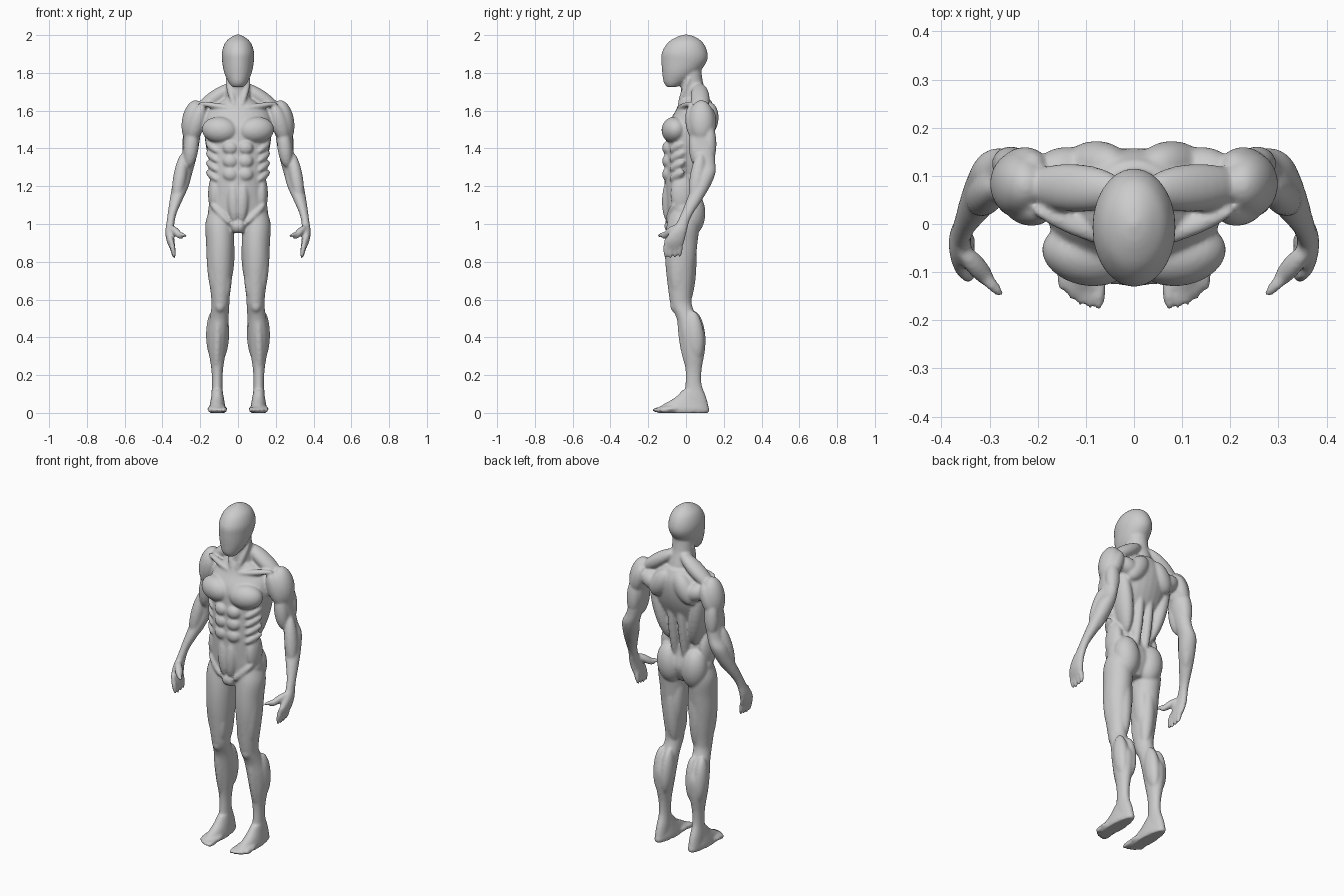
import bpy
import bmesh
from math import cos, sin, tau
from mathutils import Matrix, Vector

CM = 0.01          # all part sizes below are in centimetres
SIDES = 28
STEPS = 5

default_cube = bpy.data.objects.get("Cube")
if default_cube:
    bpy.data.objects.remove(default_cube, do_unlink=True)

bm = bmesh.new()


def spline(before, start, end, after, t):
    """Smooth blend between two neighbouring cross-sections."""
    return [
        b + 0.5 * t * (c - a + t * (2 * a - 5 * b + 4 * c - d + t * (3 * (b - c) + d - a)))
        for a, b, c, d in zip(before, start, end, after)
    ]


def loft(sections, paired=True):
    """Closed skin over level ellipses given as x, y, z, half width, half depth."""
    last = len(sections) - 1
    rows = []
    for i in range(last):
        neighbours = (sections[max(i - 1, 0)], sections[i],
                      sections[i + 1], sections[min(i + 2, last)])
        rows += [spline(*neighbours, step / STEPS) for step in range(STEPS)]
    rows.append(sections[last])
    for side in ((1, -1) if paired else (1,)):
        rings = []
        for x, y, z, half_width, half_depth in rows:
            ring = []
            for k in range(SIDES):
                angle = tau * k / SIDES
                point = Vector((side * (x + half_width * cos(angle)),
                                y + half_depth * sin(angle), z))
                ring.append(bm.verts.new(point * CM))
            rings.append(ring)
        for lower, upper in zip(rings, rings[1:]):
            for k in range(SIDES):
                n = (k + 1) % SIDES
                bm.faces.new((lower[k], lower[n], upper[n], upper[k]))
        bm.faces.new(rings[0][::-1])
        bm.faces.new(rings[-1])


def muscle(start, end, width, depth):
    """Mirrored pair of ellipsoids stretched between two points."""
    for side in (1, -1):
        a, b = (Vector((side * p[0], p[1], p[2])) * CM for p in (start, end))
        along = (b - a).normalized()
        helper = Vector((0, 1, 0)) if abs(along.y) < 0.8 else Vector((0, 0, 1))
        out = (helper - along * helper.dot(along)).normalized()
        across = out.cross(along)
        turn = Matrix((across, out, along)).transposed().to_4x4()
        size = Matrix.Diagonal((width * CM, depth * CM, (b - a).length / 2, 1))
        place = Matrix.Translation((a + b) / 2) @ turn @ size
        bmesh.ops.create_uvsphere(bm, u_segments=24, v_segments=16, radius=1, matrix=place)


# Head: smooth faceless skull tapering to the chin
loft([(0, -7.5, 172.5, 3, 2.5), (0, -5.8, 175, 5, 6), (0, -3, 180, 7.3, 9.6),
      (0, -1, 186, 8.4, 12), (0, -.7, 191, 8.5, 12), (0, -.3, 196, 6.8, 9.3),
      (0, 0, 199, 3.6, 5), (0, 0, 200.3, .6, .8)], paired=False)

# Neck
loft([(0, 5, 158, 8, 8), (0, 4.5, 167, 6.8, 7), (0, 3, 175, 6, 6),
      (0, 2, 183, 6, 6)], paired=False)
muscle(start=(6, 2, 178), end=(1.5, -4, 161), width=1.8, depth=1.8)

# Torso core
loft([(0, -2, 96, 5, 6), (0, -1, 105, 15.5, 9), (0, -2.5, 115, 14, 8.6),
      (0, -3, 125, 13.8, 8.3), (0, -1, 135, 15.5, 10), (0, 1.5, 145, 17.5, 12),
      (0, 3, 153, 18, 12.5), (0, 5, 160, 16, 10.5), (0, 5, 166, 8, 8)], paired=False)

# Chest, collar bones and trapezius
muscle(start=(.3, -8, 149), end=(19, -4.5, 150.5), width=7, depth=6.6)
muscle(start=(2, -4.5, 161), end=(21, 3, 164), width=1.6, depth=2)
muscle(start=(2, 7, 174), end=(23, 8, 159), width=4, depth=5)

# Six-pack rows, lower belly and groin
for height in (140, 133, 126):
    muscle(start=(.4, -10.6, height), end=(8, -9.4, height + .6), width=3.5, depth=2.6)
muscle(start=(2.8, -9.5, 123), end=(1.8, -9.5, 101), width=3.4, depth=3.2)
muscle(start=(1, -7, 103), end=(1, -8, 95), width=3, depth=4)

# Ribs and obliques at the flank
for step in range(4):
    muscle(start=(16.5, -1, 143 - 5 * step), end=(10.5, -8.5, 138 - 5 * step),
           width=2, depth=2.4)
muscle(start=(12, -2, 127), end=(12.5, -2.5, 106), width=3.6, depth=6)
muscle(start=(14.5, -6, 111), end=(4, -10, 100), width=2, depth=2)

# Back: shoulder blades, wings and spinal columns
muscle(start=(3, 12.5, 164), end=(13, 12, 148), width=5.5, depth=5)
muscle(start=(8, 12, 153), end=(21, 10, 158), width=5, depth=5)
muscle(start=(16, 7, 158), end=(8, 3, 120), width=4.5, depth=6.5)
muscle(start=(3.2, 10, 152), end=(3.2, 3.5, 106), width=2.8, depth=3.4)

# Buttocks
muscle(start=(7, 3, 94), end=(9, 3.5, 117), width=7.4, depth=7)

# Shoulder caps
muscle(start=(22, 8, 165.5), end=(25.5, 8.5, 143), width=6, depth=7)
muscle(start=(19, 2.5, 163), end=(25, 5, 144), width=4.5, depth=4)
muscle(start=(20, 12.5, 162), end=(26, 11.5, 145), width=4, depth=4)

# Arm core from shoulder to wrist
loft([(22, 8, 160, 5, 6), (24, 8.5, 150, 4.6, 6), (24.8, 9, 142, 4.2, 6.3),
      (26.5, 10.3, 133, 4, 5.2), (28.8, 10.4, 127, 4.6, 5.2), (30.5, 8, 120, 4.4, 4.8),
      (33, 4, 112, 3.3, 4), (35, .3, 105, 2.3, 3.1), (36, -2.5, 99, 2.1, 3.3)])

# Biceps, triceps and forearm
muscle(start=(23.5, 5, 151), end=(26, 6, 130), width=3.9, depth=4)
muscle(start=(25, 12, 154), end=(26, 13, 133), width=4, depth=3.6)
muscle(start=(28.5, 8, 138), end=(33, 4, 111), width=3.6, depth=4)
muscle(start=(27, 12.5, 131), end=(32, 5, 111), width=3, depth=3.6)

# Hand: palm, four fingers and thumb
loft([(35.7, -1.5, 101, 2.1, 3.1), (36.2, -4, 96, 2.3, 4.4),
      (35.7, -6, 91, 2.1, 5.2), (34.6, -6.8, 87, 1.5, 4.8)])
for finger in range(4):
    y = -10.4 + 2.5 * finger
    muscle(start=(35.6, y, 93), end=(33.6, y - .4, 81.5 + .5 * abs(finger - 1)),
           width=1.4, depth=1.4)
muscle(start=(36, -5, 99), end=(29.5, -12.5, 92.5), width=2, depth=2.2)
muscle(start=(32.5, -9.5, 95.5), end=(27.2, -15, 93.5), width=1.1, depth=1.3)

# Leg core from hip to heel
loft([(9, -1, 108, 6, 7), (9.7, -1.5, 100, 7.6, 8.6), (9.5, -2.5, 90, 7.4, 8.6),
      (9.5, -3, 80, 7, 8), (9.3, -3, 70, 6, 7), (9.3, -3, 62, 5, 6),
      (9.3, -2.4, 57, 4.7, 5.6), (10, .5, 50, 5, 5.5), (10.7, 3.3, 42, 5.4, 6.8),
      (11, 4, 33, 4.6, 6), (11, 4, 23, 3.1, 4.3), (11, 4, 15, 2.8, 4.3),
      (11, 4.8, 8, 3.2, 6), (11, 6.5, 1, 3.2, 6)])

# Thigh muscles and kneecap
muscle(start=(13.2, -3, 104), end=(12, -4.5, 61), width=4, depth=5.5)
muscle(start=(6.6, -5, 82), end=(6.6, -5, 59), width=3, depth=3.7)
muscle(start=(10.5, -5.5, 102), end=(9.4, -6.8, 62), width=4, depth=4.4)
muscle(start=(5, -1, 98), end=(6.3, -1, 66), width=3.8, depth=5)
muscle(start=(8.5, 2, 97), end=(7.5, 0, 56), width=4.2, depth=4.5)
muscle(start=(9.4, -5.8, 60.5), end=(9.6, -5, 53), width=2.9, depth=3)

# Calves, shin and ankle bones
muscle(start=(7.8, 4, 54), end=(8.8, 6.5, 28), width=3.6, depth=5)
muscle(start=(13.2, 3.5, 54), end=(13, 6, 28), width=3.8, depth=4.8)
muscle(start=(10.5, -3.5, 54), end=(11.5, 1.5, 22), width=2.4, depth=2.6)
muscle(start=(7.7, 4, 9), end=(14.3, 4.5, 8), width=1.9, depth=2)

# Foot: sloping instep, ball and toes
loft([(10.9, -1.5, 0, 4, 13.5), (10.9, -1.5, 2, 4.4, 14), (10.9, -.5, 4.5, 4, 11.5),
      (10.9, 1.5, 8, 3.4, 7.5), (11, 3, 12, 2.8, 5)])
muscle(start=(11, -1, 2.4), end=(10.8, -15.5, 1.8), width=5.3, depth=2.2)
for toe in range(5):
    x = 7.3 + 1.9 * toe
    muscle(start=(x, -8, 2), end=(x, -18 + .25 * toe * toe, 1.4),
           width=1.5 if toe == 0 else 1.1, depth=1.5)

# Fuse every part into one continuous skin
bmesh.ops.recalc_face_normals(bm, faces=bm.faces)
mesh = bpy.data.meshes.new("body")
bm.to_mesh(mesh)
bm.free()
body = bpy.data.objects.new("body", mesh)
bpy.context.collection.objects.link(body)

remesh = body.modifiers.new("fuse", 'REMESH')
remesh.mode = 'VOXEL'
remesh.voxel_size = 0.007
remesh.use_smooth_shade = True
soften = body.modifiers.new("soften", 'SMOOTH')
soften.factor = 0.5
soften.iterations = 5

# One plain grey clay colour
GREY = (0.6, 0.6, 0.6, 1)
clay = bpy.data.materials.new("grey clay")
clay.use_nodes = True
clay.diffuse_color = GREY
clay.node_tree.nodes["Principled BSDF"].inputs["Base Color"].default_value = GREY
mesh.materials.append(clay)
